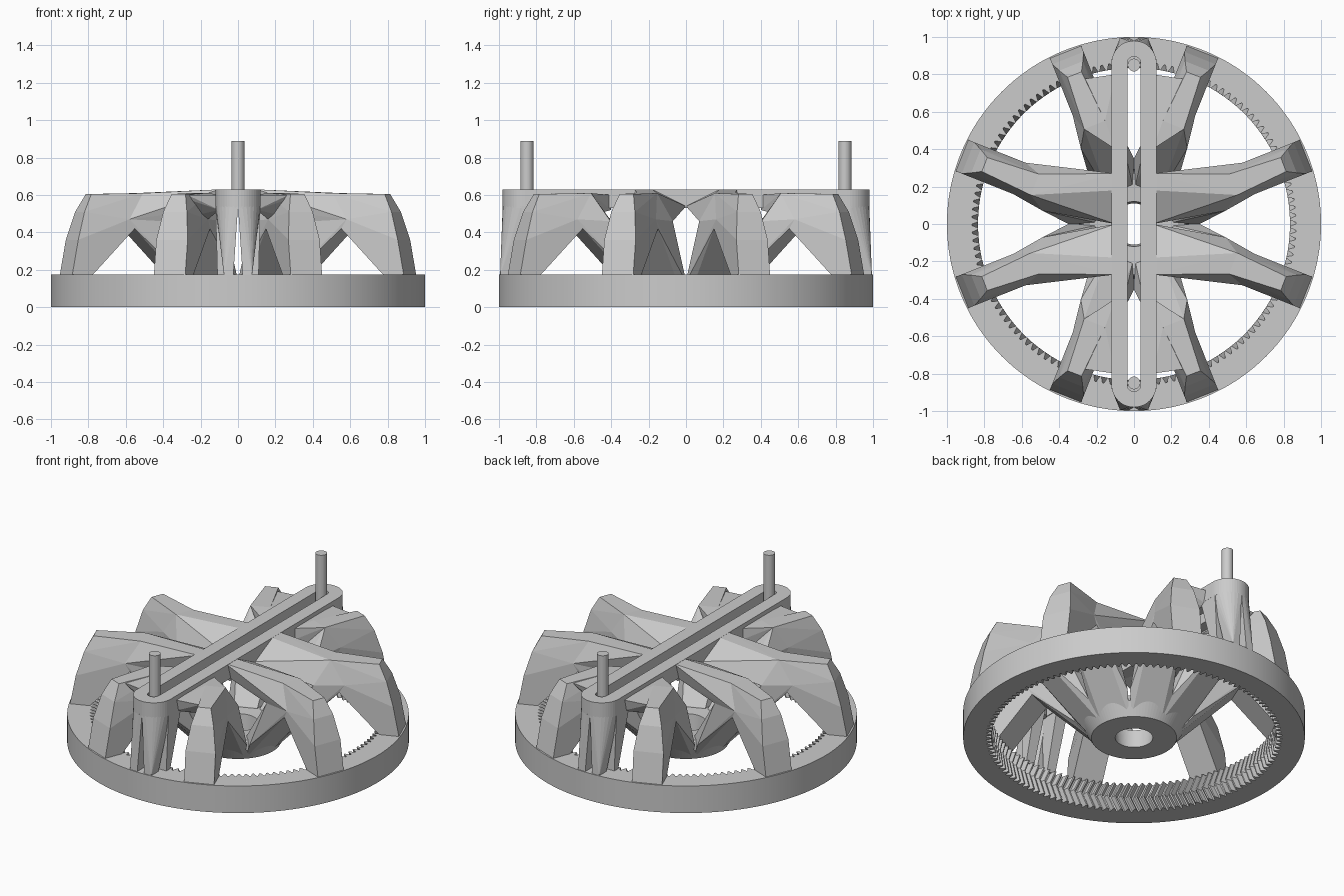
import bpy, bmesh, math

if "Cube" in bpy.data.objects:
    bpy.data.objects.remove(bpy.data.objects["Cube"])

grey = bpy.data.materials.new("plain_grey")
grey.diffuse_color = (0.6, 0.6, 0.6, 1)
grey.use_nodes = True
grey.node_tree.nodes["Principled BSDF"].inputs["Base Color"].default_value = grey.diffuse_color


def finish(bm, name):
    bmesh.ops.recalc_face_normals(bm, faces=bm.faces[:])
    me = bpy.data.meshes.new(name)
    bm.to_mesh(me)
    bm.free()
    me.materials.append(grey)
    ob = bpy.data.objects.new(name, me)
    bpy.context.collection.objects.link(ob)
    return ob


def band(name, loops):
    """Closed tube: equal-length point loops joined in order, last to first."""
    bm = bmesh.new()
    vs = [[bm.verts.new(p) for p in lp] for lp in loops]
    n = len(vs[0])
    for a, b in zip(vs, vs[1:] + vs[:1]):
        for i in range(n):
            j = (i + 1) % n
            bm.faces.new((a[i], a[j], b[j], b[i]))
    return finish(bm, name)


def hulls(name, groups):
    """One object made from several convex pieces."""
    bm = bmesh.new()
    for pts in groups:
        vs = [bm.verts.new(p) for p in pts]
        bmesh.ops.convex_hull(bm, input=vs)
        loose = [v for v in vs if v.is_valid and not v.link_faces]
        bmesh.ops.delete(bm, geom=loose, context='VERTS')
    return finish(bm, name)


def circle(r, z, n=96):
    return [(r * math.cos(2 * math.pi * i / n), r * math.sin(2 * math.pi * i / n), z)
            for i in range(n)]


# ring gear with herringbone inner teeth
TEETH = 128
H = 0.175


def tooth_loop(z, shift):
    pts = []
    step = 2 * math.pi / TEETH
    for k in range(TEETH):
        for f, r in ((0, .866), (.2, .866), (.5, .834), (.7, .834)):
            a = (k + f) * step + shift
            pts.append((r * math.cos(a), r * math.sin(a), z))
    return pts


n = TEETH * 4
band("ring_gear", [circle(1, 0, n), circle(1, H, n), tooth_loop(H, 0),
                   tooth_loop(H / 2, .045), tooth_loop(0, 0)])

# central hub with bore
band("hub", [circle(.25, 0), circle(.30, .08), circle(.27, .13), circle(.12, .12), circle(.11, 0)])


# slotted top bar
def stadium(r, c, z, n=24):
    pts = []
    for k in range(2 * n + 2):
        a = math.pi * (k if k <= n else k - 1) / n
        pts.append((r * math.cos(a), r * math.sin(a) + (c if k <= n else -c), z))
    return pts


band("slotted_bar", [stadium(.12, .86, .53), stadium(.12, .86, .63),
                     stadium(.036, .86, .63), stadium(.036, .86, .53)])

# pegs standing in the slot ends
for s, side in ((1, "back"), (-1, "front")):
    bm = bmesh.new()
    bmesh.ops.create_cone(bm, cap_ends=True, segments=32, radius1=.034, radius2=.034, depth=.37)
    bmesh.ops.translate(bm, verts=bm.verts[:], vec=(0, .85 * s, .705))
    finish(bm, side + "_peg")


# arms: leg on the ring, strut down to the hub, link up to the bar
def arm(name, angle, link_pts, sx, sy, end):
    ca, sa = math.cos(math.radians(angle)), math.sin(math.radians(angle))

    def sec(*rows):
        out = []
        for r, hw, z in rows:
            for t in (-hw, hw):
                out.append((sx * (r * ca - t * sa), sy * (r * sa + t * ca), z))
        return out

    knee = ((.63, .09, .42), (.66, .09, .47), (.57, .06, .61))
    leg = sec((.875, .09, .17), (.99, .09, .17), (.955, .09, .36), (.91, .068, .51),
              (.86, .04, .605), *knee)
    strut = sec(*knee, (.48, .115, .46), (.225, .09, .003), (.32, .13, .13),
                (.17, .06, .02), (.2, .07, .13))
    link = sec(*knee[1:], (.82, .035, .6) if end else (.48, .115, .46))
    link += [(sx * x, sy * y, z) for x, y, z in link_pts]
    hulls(name, [leg, strut, link])


side_link = [(.1, .18, .63), (.1, .27, .63), (.1, 0, .54), (.1, .24, .53)]
end_link = [(.1, .4, .6), (.1, .8, .6), (.1, .4, .52), (.1, .78, .52)]
for sx, h in ((1, "right"), (-1, "left")):
    for sy, d in ((1, "back"), (-1, "front")):
        arm(f"{d}_{h}_side_arm", 21.7, side_link, sx, sy, False)
        arm(f"{d}_{h}_end_arm", 68.3, end_link, sx, sy, True)

        # split legs that carry the bar end
        def quarter(a0, a1, z):
            return [(sx * .12 * math.cos(a0 + (a1 - a0) * i / 8),
                     sy * (.86 + .12 * math.sin(a0 + (a1 - a0) * i / 8)), z) for i in range(9)]

        def foot(x0, x1, y0, y1):
            return [(sx * x, sy * y, .17) for x in (x0, x1) for y in (y0, y1)]

        outer = foot(.025, .075, .92, .994) + quarter(0, math.pi / 2, .54) + [(sx * .05, sy * .86, .54)]
        inner = foot(.05, .11, .85, .89) + [(sx * x, sy * y, .54) for x in (.04, .12) for y in (.75, .88)]
        hulls(f"{d}_{h}_bar_legs", [outer, inner])
